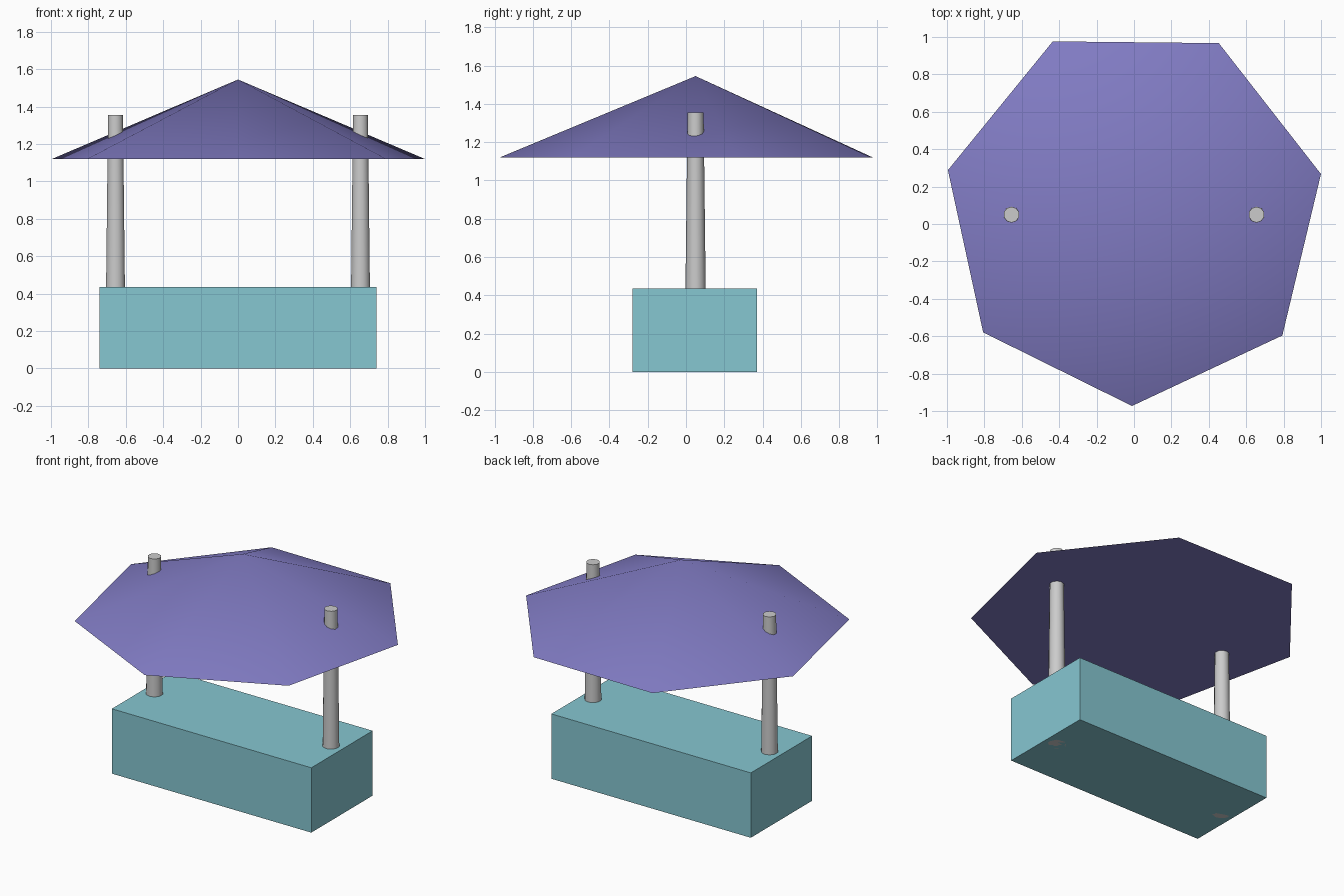
import bpy
import math

if "Cube" in bpy.data.objects:
    bpy.data.objects.remove(bpy.data.objects["Cube"])

CY = 0.05  # the stall is built around this y


def colour(obj, name, rgb):
    mat = bpy.data.materials.new(name)
    mat.diffuse_color = (*rgb, 1)
    mat.use_nodes = True
    mat.node_tree.nodes["Principled BSDF"].inputs["Base Color"].default_value = mat.diffuse_color
    obj.data.materials.append(mat)


def cone(name, sides, r1, r2, z1, z2, x=0, turn=0):
    bpy.ops.mesh.primitive_cone_add(vertices=sides, radius1=r1, radius2=r2,
                                    depth=z2 - z1, location=(x, CY, (z1 + z2) / 2))
    obj = bpy.context.object
    obj.name = name
    obj.rotation_euler.z = turn
    bpy.ops.object.shade_smooth_by_angle(angle=math.radians(40))
    return obj


# Counter block
bpy.ops.mesh.primitive_cube_add(size=1, location=(0, 0.045, 0.2175))
counter = bpy.context.object
counter.name = "counter"
counter.scale = (1.48, 0.65, 0.435)
colour(counter, "teal", (0.24, 0.57, 0.64))

# Tapered posts, standing on the ground and poking through the canopy
for side, x in (("left", -0.655), ("right", 0.655)):
    cone(side + "_post", 10, 0.058, 0.042, 0.0, 1.355, x)

# Seven-sided canopy with a flat underside, one corner facing the front
probe = cone("canopy", 7, 1.023, 0, 1.12, 1.545)
first = probe.data.vertices[0].co
probe.rotation_euler.z = math.radians(-90.6) - math.atan2(first.y, first.x)
colour(probe, "purple", (0.22, 0.20, 0.55))
